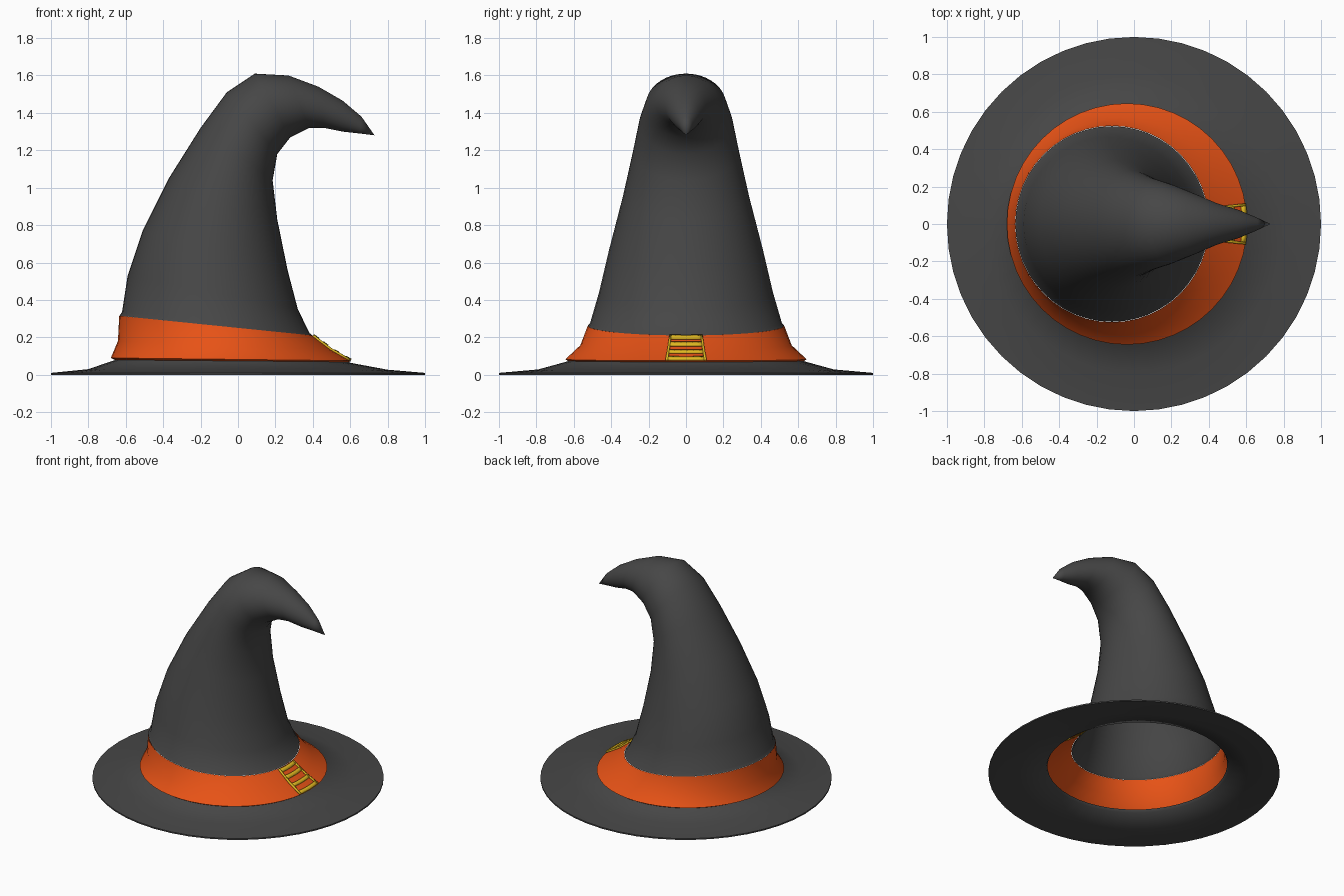
import bpy, bmesh, math
from mathutils import Vector

if "Cube" in bpy.data.objects:
    bpy.data.objects.remove(bpy.data.objects["Cube"])

SEG = 48


def material(name, rgb):
    m = bpy.data.materials.new(name)
    m.diffuse_color = (*rgb, 1)
    m.use_nodes = True
    m.node_tree.nodes["Principled BSDF"].inputs["Base Color"].default_value = m.diffuse_color
    return m


def finish(name, bm, mat, angle):
    bmesh.ops.recalc_face_normals(bm, faces=bm.faces)
    me = bpy.data.meshes.new(name)
    bm.to_mesh(me)
    bm.free()
    ob = bpy.data.objects.new(name, me)
    bpy.context.collection.objects.link(ob)
    me.materials.append(mat)
    bpy.ops.object.select_all(action='DESELECT')
    ob.select_set(True)
    bpy.context.view_layer.objects.active = ob
    bpy.ops.object.shade_smooth_by_angle(angle=math.radians(angle))
    return ob


def loft(name, rings, mat, tip=None, closed=False, angle=60):
    """Tilted ellipses, each (left x, left z, right x, right z, half depth)."""
    bm = bmesh.new()
    loops = []
    for lx, lz, rx, rz, d in rings:
        c = Vector(((lx + rx) / 2, 0, (lz + rz) / 2))
        a = Vector(((rx - lx) / 2, 0, (rz - lz) / 2))
        loops.append([bm.verts.new(c + a * math.cos(t) + Vector((0, d * math.sin(t), 0)))
                      for t in (2 * math.pi * i / SEG for i in range(SEG))])
    pairs = list(zip(loops, loops[1:])) + ([(loops[-1], loops[0])] if closed else [])
    for p, q in pairs:
        for i in range(SEG):
            j = (i + 1) % SEG
            bm.faces.new((p[i], p[j], q[j], q[i]))
    if tip:
        v = bm.verts.new(tip)
        for i in range(SEG):
            bm.faces.new((loops[-1][i], loops[-1][(i + 1) % SEG], v))
    return finish(name, bm, mat, angle)


cloth = material("dark_cloth", (0.062, 0.062, 0.062))
orange = material("band_orange", (0.80, 0.085, 0.008))
gold = material("buckle_gold", (0.75, 0.48, 0.015))

# Crooked cone, open underneath
loft("cone", [
    (-.634, .315, .398, .21, .523),
    (-.62, .335, .383, .222, .512),
    (-.59, .53, .32, .35, .465),
    (-.51, .77, .265, .56, .412),
    (-.37, 1.05, .21, .83, .34),
    (-.20, 1.32, .185, 1.04, .285),
    (-.06, 1.51, .21, 1.18, .25),
    (.09, 1.61, .28, 1.27, .215),
    (.27, 1.60, .38, 1.32, .16),
    (.43, 1.54, .46, 1.32, .11),
    (.56, 1.465, .56, 1.30, .075),
    (.66, 1.38, .65, 1.29, .035),
], cloth, tip=(.73, 0, 1.28), angle=80)

# Flared band with a small lip tucked in at the bottom
band = [(-.635, .315, .40, .21, .525),
        (-.642, .18, .50, .135, .565),
        (-.68, .09, .605, .075, .645)]
loft("band", band + [(-.66, .08, .59, .065, .63)], orange)

# Thin sloping brim, turned up into a short collar under the band
loft("brim", [
    (-.652, .088, .590, .073, .627),
    (-.66, .078, .60, .064, .635),
    (-.80, .03, .80, .027, .79),
    (-1, .01, 1, .01, 1),
    (-1, 0, 1, 0, 1),
    (-.80, .018, .80, .016, .79),
    (-.655, .066, .595, .053, .63),
    (-.645, .086, .585, .071, .62),
], cloth, closed=True, angle=75)


# Buckle laid on the right of the band: t runs 0 (top) to 2 (bottom)
def on_band(t, y, lift):
    k = min(int(t), 1)
    f = t - k
    lx, lz, rx, rz, d = [a + (b - a) * f for a, b in zip(band[k], band[k + 1])]
    c = math.sqrt(1 - (y / d) ** 2)
    return Vector(((lx + rx) / 2 + c * (rx - lx) / 2, y, (lz + rz) / 2 + c * (rz - lz) / 2)) \
        + Vector((.55, 0, .83)) * lift


def strip(bm, t0, t1, s0, s1, nt, ns):
    """Thick patch; s is the fraction of the half width, which grows downwards."""
    def layer(lift):
        g = []
        for i in range(nt + 1):
            t = t0 + (t1 - t0) * i / nt
            w = .088 + .011 * t
            g.append([bm.verts.new(on_band(t, w * (s0 + (s1 - s0) * j / ns), lift))
                      for j in range(ns + 1)])
        return g
    lo, hi = layer(-.003), layer(.010)
    for g in (lo, hi):
        for i in range(nt):
            for j in range(ns):
                bm.faces.new((g[i][j], g[i + 1][j], g[i + 1][j + 1], g[i][j + 1]))

    def rim(g):
        return ([g[0][j] for j in range(ns)] + [g[i][ns] for i in range(nt)]
                + [g[nt][j] for j in range(ns, 0, -1)] + [g[i][0] for i in range(nt, 0, -1)])
    a, b = rim(lo), rim(hi)
    for i in range(len(a)):
        j = (i + 1) % len(a)
        bm.faces.new((a[i], a[j], b[j], b[i]))


bm = bmesh.new()
for t in (0.06, .55, 1.14, 1.74):
    strip(bm, t, t + .23, -1, 1, 1, 6)
for s in (-1, 1):
    strip(bm, .06, 1.97, s, s * .88, 4, 1)
finish("buckle", bm, gold, 100)
